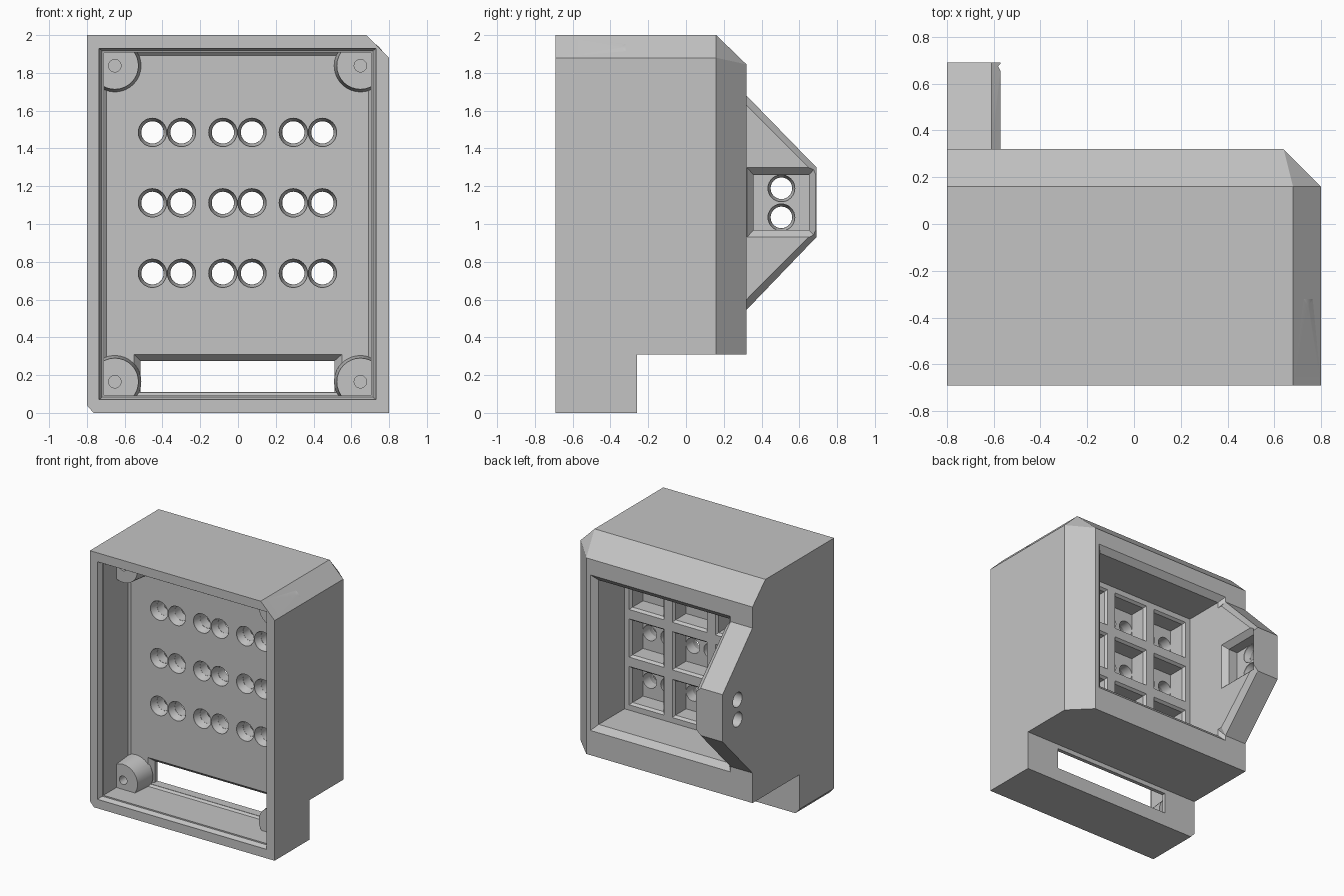
import bpy, bmesh, math

cube = bpy.data.objects.get("Cube")
if cube:
    bpy.data.objects.remove(cube, do_unlink=True)

grey = bpy.data.materials.new("light_grey_plastic")
grey.use_nodes = True
GREY = (0.55, 0.55, 0.55, 1)
grey.diffuse_color = GREY
grey.node_tree.nodes["Principled BSDF"].inputs["Base Color"].default_value = GREY


def rect(u0, u1, v0, v1):
    return [(u0, v0), (u1, v0), (u1, v1), (u0, v1)]


def circle(u, v, r, n=32):
    return [(u + r * math.cos(2 * math.pi * i / n), v + r * math.sin(2 * math.pi * i / n))
            for i in range(n)]


def loft(name, *sections, axis="Y"):
    """Convex solid through outlines placed at depths along an axis."""
    bm = bmesh.new()
    for outline, d in sections:
        for u, v in outline:
            bm.verts.new((u, d, v) if axis == "Y" else (d, u, v))
    bmesh.ops.convex_hull(bm, input=bm.verts[:])
    bmesh.ops.delete(bm, geom=[v for v in bm.verts if not v.link_faces], context="VERTS")
    bmesh.ops.dissolve_limit(bm, angle_limit=0.002, verts=bm.verts[:], edges=bm.edges[:])
    bmesh.ops.recalc_face_normals(bm, faces=bm.faces[:])
    mesh = bpy.data.meshes.new(name)
    bm.to_mesh(mesh)
    bm.free()
    mesh.materials.append(grey)
    obj = bpy.data.objects.new(name, mesh)
    bpy.context.scene.collection.objects.link(obj)
    return obj


def combine(body, tool, operation="DIFFERENCE"):
    mod = body.modifiers.new("combine", "BOOLEAN")
    mod.operation, mod.solver, mod.object = operation, "EXACT", tool
    bpy.context.view_layer.objects.active = body
    bpy.ops.object.modifier_apply(modifier=mod.name)
    bpy.data.objects.remove(tool, do_unlink=True)


def cut(body, *sections, axis="Y"):
    combine(body, loft("cutter", *sections, axis=axis))


# Outer shell with chamfered corner, back edges and stepped lower back
outline = [(-0.765, 0), (0.8, 0), (0.8, 1.88), (0.68, 2), (-0.8, 2), (-0.8, 0.04)]
back = [(-0.765, 0), (0.64, 0), (0.64, 1.845), (-0.8, 1.845), (-0.8, 0.04)]
housing = loft("housing", (outline, -0.69), (outline, 0.16), (back, 0.32))
step = rect(-1, 1, -0.5, 0.31)
cut(housing, (step, -0.26), (step, 0.6))

# Front compartment with a lid recess around its rim
rim, lip = rect(-0.735, 0.73, 0.07, 1.93), rect(-0.72, 0.715, 0.083, 1.917)
inner, floor = rect(-0.71, 0.705, 0.093, 1.907), rect(-0.695, 0.69, 0.108, 1.892)
cut(housing, (rim, -0.75), (rim, -0.68), (lip, -0.65))
cut(housing, (inner, -0.7), (inner, -0.345), (floor, -0.33))

# Wide slot through the lower back
slot_in, slot_out = rect(-0.55, 0.55, 0.11, 0.31), rect(-0.515, 0.51, 0.11, 0.275)
cut(housing, (slot_in, -0.34), (slot_in, -0.33), (slot_out, -0.295), (slot_out, -0.29))
cut(housing, (slot_out, -0.3), (slot_out, -0.2))

# Square back bay with bevelled opening
CZ = 1.112
bay = rect(-0.57, 0.56, CZ - 0.565, CZ + 0.565)
mouth = rect(-0.61, 0.605, CZ - 0.61, CZ + 0.61)
cut(housing, (bay, -0.04), (bay, 0.4))
cut(housing, (bay, 0.28), (mouth, 0.321), (mouth, 0.4))

# Grid of sensor pockets, each with a pair of countersunk holes
PITCH = 0.373
for col in (-1, 0, 1):
    for row in (-1, 0, 1):
        x, z = -0.003 + col * PITCH, CZ + row * PITCH

        def square(h):
            return rect(x - h, x + h, z - h, z + h)

        cut(housing, (square(0.15), 0.0), (square(0.15), -0.04), (square(0.135), -0.06))
        cut(housing, (square(0.135), -0.05), (square(0.135), -0.19))
        for side in (-1, 1):
            hx = x + side * 0.077
            cut(housing, (circle(hx, z, 0.059), -0.36), (circle(hx, z, 0.059), -0.17))
            cut(housing, (circle(hx, z, 0.075), -0.34), (circle(hx, z, 0.075), -0.32),
                (circle(hx, z, 0.06), -0.27))

# Corner screw posts in the front compartment
for x in (-0.652, 0.648):
    for z in (0.165, 1.838):
        post = loft("post", (circle(x, z, 0.125), -0.49), (circle(x, z, 0.14), -0.32))
        combine(housing, post, "UNION")
        cut(housing, (circle(x, z, 0.033), -0.6), (circle(x, z, 0.033), -0.38))

# Trapezoid side wing with bevelled slopes
outer = [(0.2, 0.545), (0.32, 0.545), (0.69, 0.93), (0.69, 1.3), (0.32, 1.68), (0.2, 1.68)]
face = [(0.2, 0.6), (0.32, 0.6), (0.69, 0.97), (0.69, 1.26), (0.32, 1.63), (0.2, 1.63)]
wing = loft("wing", (outer, -0.8), (outer, -0.61), (face, -0.57), axis="X")

# Wing pocket with its two holes
wide, narrow = rect(0.323, 0.686, 0.93, 1.298), rect(0.358, 0.65, 0.968, 1.26)
combine(housing, wing, "UNION")
cut(housing, (wide, -0.5), (wide, -0.57), (narrow, -0.61), axis="X")
cut(housing, (narrow, -0.6), (narrow, -0.69), axis="X")
for z in (CZ - 0.077, CZ + 0.077):
    cut(housing, (circle(0.505, z, 0.057), -0.9), (circle(0.505, z, 0.057), -0.67), axis="X")
    cut(housing, (circle(0.505, z, 0.071), -0.68), (circle(0.505, z, 0.071), -0.7),
        (circle(0.505, z, 0.058), -0.74), axis="X")

# Crisp edges, smooth hole walls
bpy.ops.object.select_all(action="DESELECT")
housing.select_set(True)
bpy.context.view_layer.objects.active = housing
bpy.ops.object.shade_smooth_by_angle(angle=math.radians(15))
